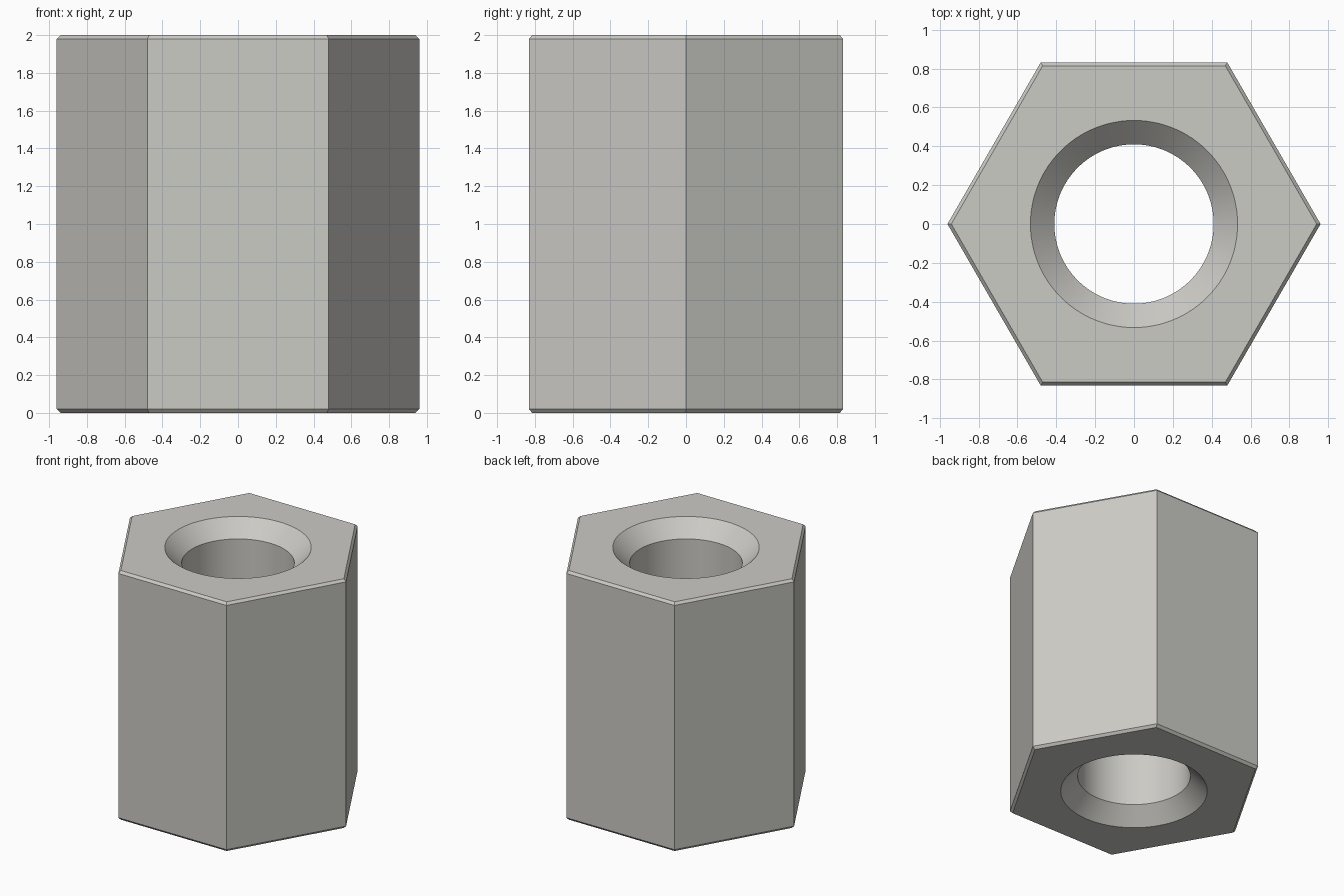
import bpy
import bmesh
from math import cos, sin, radians, tau

cube = bpy.data.objects.get("Cube")
if cube:
    bpy.data.objects.remove(cube, do_unlink=True)

HEIGHT = 2.0
CORNER = 0.96              # hexagon corner radius
CHAMFER = 0.02             # outer edge chamfer
BORE, SINK = 0.41, 0.533   # hole radius and countersink mouth radius
ARC = 16                   # hole segments per hexagon side

# Material
steel = bpy.data.materials.new("light_grey_metal")
steel.use_nodes = True
colour = (0.6, 0.593, 0.558, 1)
steel.diffuse_color = colour
steel.node_tree.nodes["Principled BSDF"].inputs["Base Color"].default_value = colour

bm = bmesh.new()


def ring(count, radius, z):
    return [bm.verts.new((radius * cos(tau * i / count),
                          radius * sin(tau * i / count), z))
            for i in range(count)]


def wall(rings):
    for low, high in zip(rings, rings[1:]):
        n = len(low)
        for i in range(n):
            j = (i + 1) % n
            bm.faces.new((low[i], low[j], high[j], high[i]))


# Hexagonal outside with chamfered ends
outer = [ring(6, r, z) for r, z in (
    (CORNER - CHAMFER, 0), (CORNER, CHAMFER),
    (CORNER, HEIGHT - CHAMFER), (CORNER - CHAMFER, HEIGHT))]
wall(outer)

# Round through hole, countersunk at both ends
depth = SINK - BORE
inner = [ring(6 * ARC, r, z) for r, z in (
    (SINK, 0), (BORE, depth), (BORE, HEIGHT - depth), (SINK, HEIGHT))]
wall(inner)

# Flat end faces, one sector per hexagon side
for hexagon, circle in ((outer[0], inner[0]), (outer[-1], inner[-1])):
    for s in range(6):
        arc = [circle[(s * ARC + k) % len(circle)] for k in range(ARC + 1)]
        bm.faces.new([hexagon[(s + 1) % 6], hexagon[s]] + arc)

bmesh.ops.recalc_face_normals(bm, faces=bm.faces)
mesh = bpy.data.meshes.new("hex_spacer")
bm.to_mesh(mesh)
bm.free()
mesh.materials.append(steel)

spacer = bpy.data.objects.new("hex_spacer", mesh)
bpy.context.collection.objects.link(spacer)
bpy.ops.object.select_all(action="DESELECT")
spacer.select_set(True)
bpy.context.view_layer.objects.active = spacer
bpy.ops.object.shade_smooth_by_angle(angle=radians(30))
